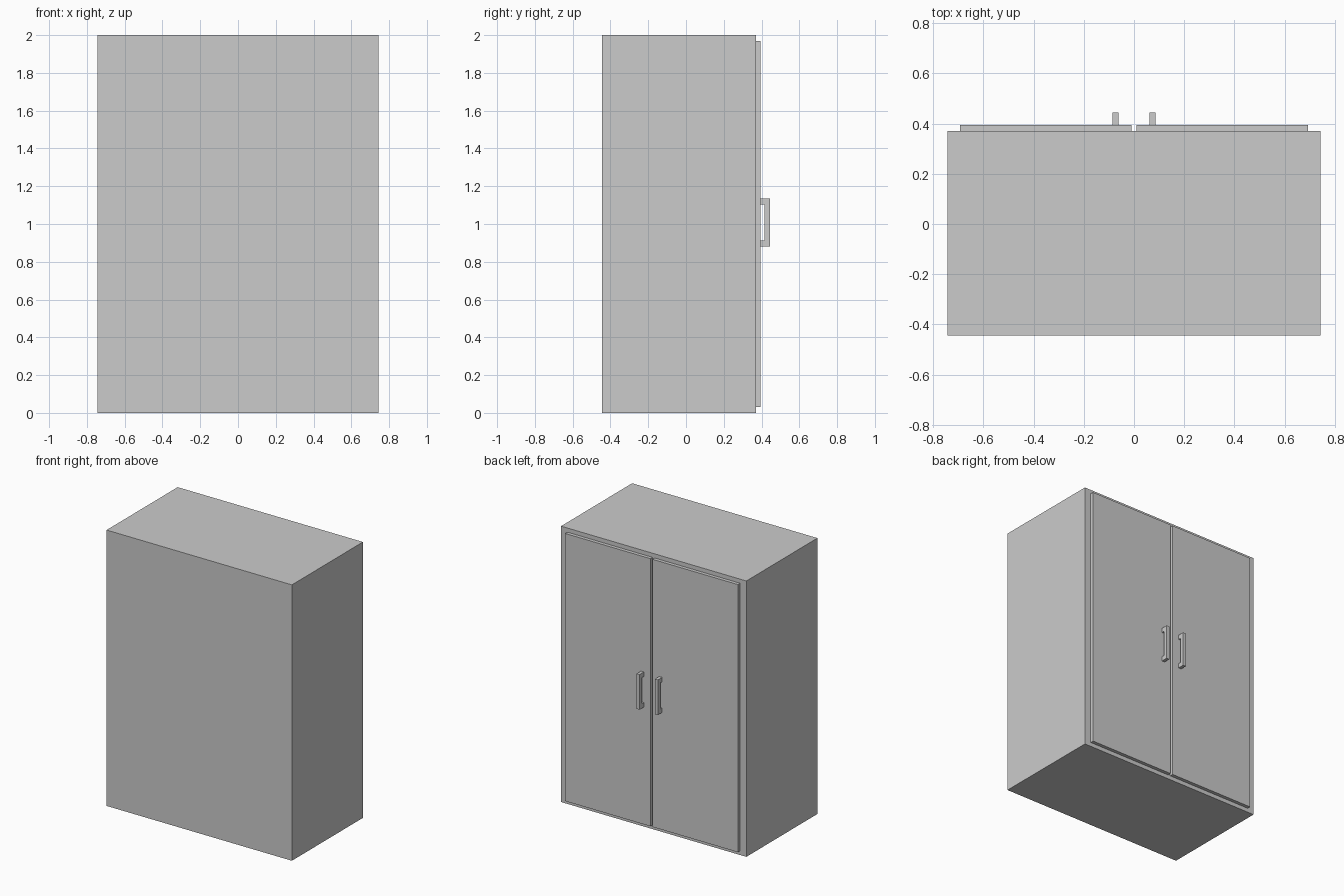
import bpy
import bmesh

if "Cube" in bpy.data.objects:
    bpy.data.objects.remove(bpy.data.objects["Cube"])


def make_object(name, bm):
    bmesh.ops.recalc_face_normals(bm, faces=bm.faces)
    mesh = bpy.data.meshes.new(name)
    bm.to_mesh(mesh)
    bm.free()
    obj = bpy.data.objects.new(name, mesh)
    bpy.context.collection.objects.link(obj)
    return obj


def box(name, low, high):
    bm = bmesh.new()
    bmesh.ops.create_cube(bm, size=1)
    for v in bm.verts:
        v.co = [(a + b) / 2 + c * (b - a) for a, b, c in zip(low, high, v.co)]
    return make_object(name, bm)


def handle(name, x0, x1):
    # C-shaped side profile (y, z), extruded across x
    back, grip, out = 0.394, 0.416, 0.444
    profile = [(back, 0.88), (out, 0.88), (out, 1.135), (back, 1.135),
               (back, 1.102), (grip, 1.102), (grip, 0.913), (back, 0.913)]
    bm = bmesh.new()
    face = bm.faces.new([bm.verts.new((x0, y, z)) for y, z in profile])
    grown = bmesh.ops.extrude_face_region(bm, geom=[face])["geom"]
    moved = [g for g in grown if isinstance(g, bmesh.types.BMVert)]
    bmesh.ops.translate(bm, verts=moved, vec=(x1 - x0, 0, 0))
    return make_object(name, bm)


# Cabinet carcass
box("cabinet_body", (-0.743, -0.444, 0), (0.743, 0.37, 2))

# Pair of doors, each with a pull handle near the middle
for side, s in (("left", -1), ("right", 1)):
    xs = sorted((s * 0.009, s * 0.692))
    box(side + "_door", (xs[0], 0.37, 0.03), (xs[1], 0.395, 1.97))
    handle(side + "_handle", *sorted((s * 0.061, s * 0.085)))
